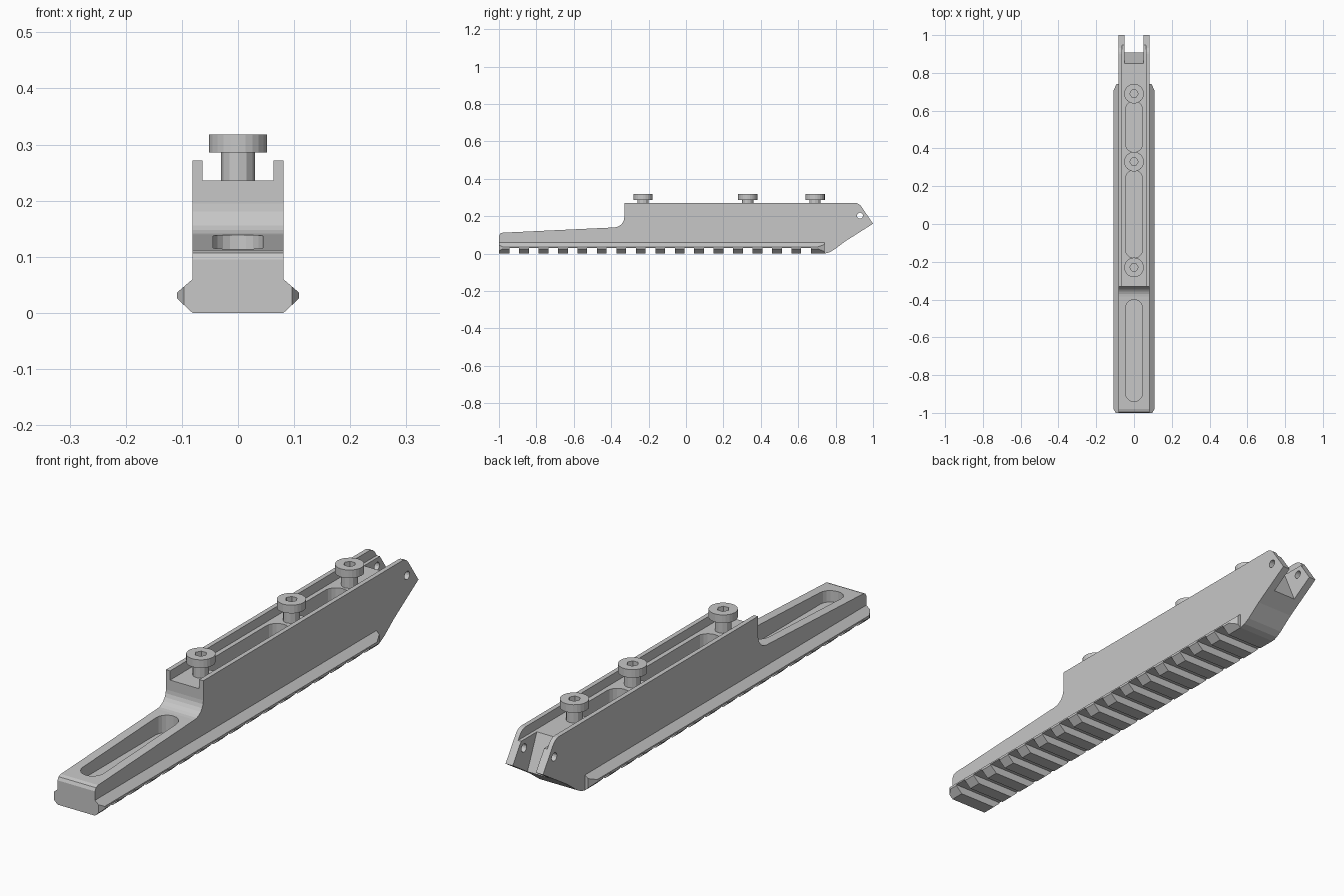
import bpy, bmesh
from math import cos, sin, pi
from mathutils import Vector

cube = bpy.data.objects.get("Cube")
if cube:
    bpy.data.objects.remove(cube, do_unlink=True)

grey = bpy.data.materials.new("light_grey_metal")
grey.use_nodes = True
colour = (0.57, 0.57, 0.57, 1)
grey.diffuse_color = colour
grey.node_tree.nodes["Principled BSDF"].inputs["Base Color"].default_value = colour


def prism(name, points, offset):
    """Extrude a flat outline of 3D points by an offset vector."""
    bm = bmesh.new()
    face = bm.faces.new([bm.verts.new(p) for p in points])
    ext = bmesh.ops.extrude_face_region(bm, geom=[face])
    verts = [v for v in ext["geom"] if isinstance(v, bmesh.types.BMVert)]
    bmesh.ops.translate(bm, verts=verts, vec=Vector(offset))
    bmesh.ops.recalc_face_normals(bm, faces=bm.faces)
    mesh = bpy.data.meshes.new(name)
    bm.to_mesh(mesh)
    bm.free()
    mesh.materials.append(grey)
    obj = bpy.data.objects.new(name, mesh)
    bpy.context.collection.objects.link(obj)
    return obj


def side_prism(name, outline, half):
    return prism(name, [(-half, y, z) for y, z in outline], (2 * half, 0, 0))


def box(name, half, y0, y1, z0, z1):
    return side_prism(name, [(y0, z0), (y1, z0), (y1, z1), (y0, z1)], half)


def arc(cx, cy, r, start, end, n):
    return [(cx + r * cos(start + (end - start) * i / n),
             cy + r * sin(start + (end - start) * i / n)) for i in range(n + 1)]


def cylinder(name, y, r, z0, z1, sides):
    ring = arc(0, y, r, 0, 2 * pi, sides)[:-1]
    return prism(name, [(a, b, z0) for a, b in ring], (0, 0, z1 - z0))


def combine(obj, other, operation="DIFFERENCE"):
    mod = obj.modifiers.new("combine", "BOOLEAN")
    mod.operation, mod.solver, mod.object = operation, "EXACT", other
    bpy.context.view_layer.objects.active = obj
    bpy.ops.object.modifier_apply(modifier=mod.name)
    bpy.data.objects.remove(other, do_unlink=True)


# Main body from its side outline, with a fillet below the step
outline = [(-1, 0), (-1, 0.095), (-0.994, 0.107), (-0.98, 0.112)]
outline += arc(-0.385, 0.195, 0.055, -pi / 2, 0, 6)
outline += [(-0.33, 0.272)]
outline += arc(0.9, 0.227, 0.045, pi / 2, pi / 6, 4)
outline += [(1, 0.16), (0.85, 0.065), (0.79, 0.02), (0.765, 0.006), (0.74, 0)]
body = side_prism("rail_body", outline, 0.081)

# Flared dovetail rail, tapered at the back and clipped at the front corners
half_section = [(0.081, 0), (0.109, 0.026), (0.109, 0.036), (0.081, 0.06)]
section = half_section + [(-x, z) for x, z in reversed(half_section)]
rail = prism("dovetail", [(x, -1, z) for x, z in section], (0, 1.74, 0))
for side in (-1, 1):
    back = [(0.115, 0.69), (0.081, 0.77), (0.15, 0.8), (0.15, 0.69)]
    front = [(0.115, -0.97), (0.09, -1.01), (0.15, -1.01), (0.15, -0.97)]
    for plan in (back, front):
        combine(rail, prism("corner_cutter", [(side * x, y, -0.1) for x, y in plan], (0, 0, 0.3)))
combine(body, rail, "UNION")

# Cross slots along the underside
for i in range(16):
    y = -0.918 + i * 0.104
    combine(body, box("slot_cutter", 0.2, y - 0.026, y + 0.026, -0.1, 0.03))

# Open channel along the raised top
combine(body, box("channel_cutter", 0.063, -0.5, 1.1, 0.236, 0.4))

# Rear fork notch with a sloping inner wall, and the cross pin hole
combine(body, side_prism("fork_cutter", [(0.84, 0.26), (0.91, 0.1), (0.91, -0.1),
                                         (1.2, -0.1), (1.2, 0.26)], 0.05))
ring = arc(0.93, 0.203, 0.016, 0, 2 * pi, 16)[:-1]
combine(body, side_prism("pin_cutter", ring, 0.2))

# Long rounded pockets
for y0, y1, floor, top in ((-0.94, -0.4, 0.07, 0.3), (-0.18, 0.285, 0.12, 0.3),
                           (0.38, 0.65, 0.12, 0.3)):
    r = 0.045
    plan = arc(0, y1 - r, r, 0, pi, 10) + arc(0, y0 + r, r, pi, 2 * pi, 10)
    combine(body, prism("pocket_cutter", [(x, y, floor) for x, y in plan], (0, 0, top - floor)))

# Three socket-head screws
for label, y in (("front", -0.23), ("middle", 0.33), ("rear", 0.69)):
    cylinder(label + "_screw_shaft", y, 0.03, 0.2, 0.29, 12)
    head = cylinder(label + "_screw_head", y, 0.052, 0.286, 0.318, 24)
    combine(head, cylinder("socket_cutter", y, 0.022, 0.298, 0.4, 6))
